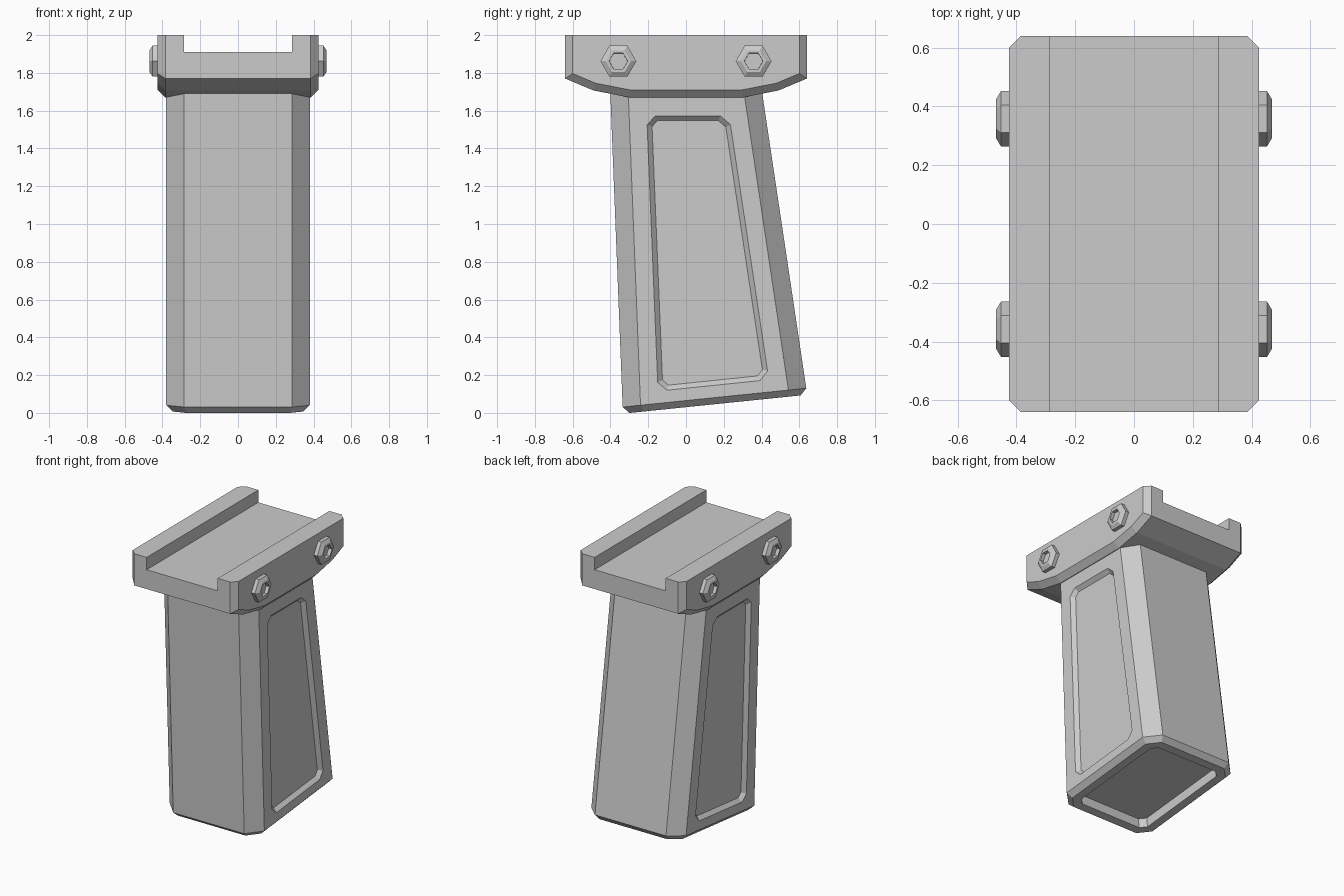
import bpy, bmesh, math
from mathutils import Vector

if "Cube" in bpy.data.objects:
    bpy.data.objects.remove(bpy.data.objects["Cube"])

GREY = (0.6, 0.6, 0.6, 1)
grey = bpy.data.materials.new("plain_grey")
grey.use_nodes = True
grey.diffuse_color = GREY
grey.node_tree.nodes["Principled BSDF"].inputs["Base Color"].default_value = GREY


def prism(profile, x0, x1):
    """Solid with a (y, z) outline, running from x0 to x1."""
    bm = bmesh.new()
    face = bm.faces.new([bm.verts.new((x0, y, z)) for y, z in profile])
    ext = bmesh.ops.extrude_face_region(bm, geom=[face])["geom"]
    moved = [v for v in ext if isinstance(v, bmesh.types.BMVert)]
    bmesh.ops.translate(bm, verts=moved, vec=(x1 - x0, 0, 0))
    bmesh.ops.recalc_face_normals(bm, faces=bm.faces[:])
    return bm


def facing(bm, direction):
    bm.normal_update()
    return max(bm.faces, key=lambda f: f.normal.dot(Vector(direction)))


def chamfer(bm, edges, size):
    bmesh.ops.bevel(bm, geom=list(edges), offset=size, segments=1,
                    affect='EDGES', profile=0.5, clamp_overlap=True)


def inset(bm, direction, steps):
    """Inset the face that looks in a direction, step by step."""
    face = facing(bm, direction)
    for thickness, depth in steps:
        bmesh.ops.inset_individual(bm, faces=[face], thickness=thickness,
                                   depth=depth, use_even_offset=True)


def finish(bm, name):
    mesh = bpy.data.meshes.new(name)
    bm.to_mesh(mesh)
    bm.free()
    mesh.materials.append(grey)
    obj = bpy.data.objects.new(name, mesh)
    bpy.context.scene.collection.objects.link(obj)
    return obj


def carve(obj, cutter):
    """Subtract the cutter for good, then drop it."""
    mod = obj.modifiers.new("carve", 'BOOLEAN')
    mod.operation = 'DIFFERENCE'
    mod.solver = 'EXACT'
    mod.object = cutter
    bpy.context.view_layer.update()
    bpy.context.view_layer.objects.active = obj
    bpy.ops.object.modifier_apply(modifier=mod.name)
    bpy.data.objects.remove(cutter)


def along_x(edge):
    a, b = edge.verts
    return abs(a.co.x - b.co.x) > 0.01


# Rail mount: curved underside, chamfered flanks, open channel on top
half = [(0.64, 2), (0.64, 1.77), (0.49, 1.707), (0.30, 1.67)]
outline = half + [(-y, z) for y, z in reversed(half)]
bm = prism(outline, -0.425, 0.425)
flanks = [e for e in bm.edges if not along_x(e)
          and not all(v.co.z > 1.99 for v in e.verts)]
chamfer(bm, flanks, 0.04)
mount = finish(bm, "rail_mount")
channel = prism([(-1, 1.91), (1, 1.91), (1, 2.2), (-1, 2.2)], -0.285, 0.285)
carve(mount, finish(channel, "channel_cutter"))

# Grip: slanted block with broad chamfered corners
bm = prism([(-0.403, 1.75), (0.395, 1.75), (0.642, 0.096), (-0.334, -0.004)],
           -0.38, 0.38)
uprights = [e for e in bm.edges
            if abs(e.verts[0].co.z - e.verts[1].co.z) > 1]
chamfer(bm, uprights, 0.095)

# Grip base: chamfered rim around a hollow
chamfer(bm, facing(bm, (0, 0, -1)).edges, 0.035)
inset(bm, (0, 0.1, -1), [(0.06, 0), (0.0005, -0.07)])
grip = finish(bm, "grip")

# Sunken side panels with clipped corners and sloping walls
panel = [(-0.21, 1.575), (0.23, 1.575), (0.441, 0.174), (-0.15, 0.113)]
for side in (-1, 1):
    bm = prism(panel, side * 0.354, side * 0.5)
    chamfer(bm, [e for e in bm.edges if along_x(e)], 0.048)
    chamfer(bm, facing(bm, (-side, 0, 0)).edges, 0.028)
    carve(grip, finish(bm, "panel_cutter"))

# Hex bolts with hex sockets, two on each flank
for side, side_name in ((1, "left"), (-1, "right")):
    for y, end_name in ((-0.358, "front"), (0.358, "rear")):
        hexagon = [(y + 0.095 * math.cos(k * math.pi / 3),
                    1.862 + 0.095 * math.sin(k * math.pi / 3))
                   for k in range(6)]
        bm = prism(hexagon, side * 0.40, side * 0.452)
        inset(bm, (side, 0, 0), [(0.025, 0.017), (0.015, 0), (0.0005, -0.025)])
        finish(bm, f"bolt_{end_name}_{side_name}")
